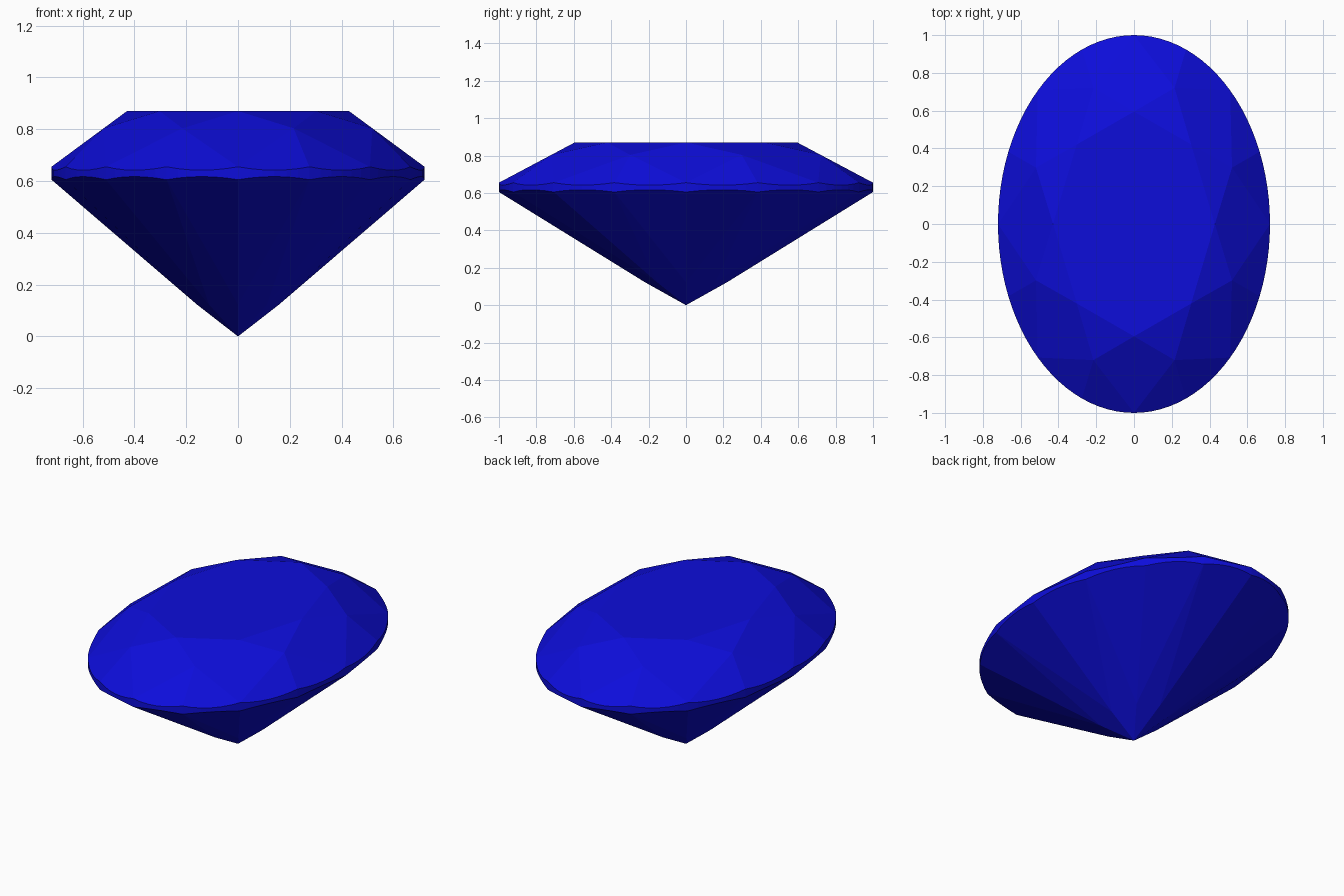
import bpy, bmesh
from math import sin, cos, pi

if "Cube" in bpy.data.objects:
    bpy.data.objects.remove(bpy.data.objects["Cube"])

WIDTH = 0.72                     # oval: x squeezed relative to y
TABLE_R, TABLE_Z = 0.595, 0.87
TOP_Z, LOW_Z = 0.655, 0.605      # girdle edges at the facet corners
STAR_R, LOWER_R = 0.78, 0.22     # tips of star facets and lower-half facets
SEG = 6                          # girdle segments per half facet
N = 16 * SEG
STEP = pi / 8

star_z = TOP_Z + (1 - STAR_R * cos(STEP)) * (TABLE_Z - TOP_Z) / (1 - TABLE_R)
lower_z = LOW_Z * LOWER_R * cos(STEP)

bm = bmesh.new()


def point(r, angle, z):
    return bm.verts.new((WIDTH * r * sin(angle), -r * cos(angle), z))


def girdle_ring(z0, tip_r, tip_z):
    """Scalloped edge where the flat half facets meet the oval wall."""
    c = cos(STEP / 2)
    slope = (tip_z - z0) / (c * (tip_r - 1))
    ring = []
    for i in range(N):
        off = (i % SEG) / SEG * STEP - STEP / 2
        ring.append(point(1, i * STEP / SEG, z0 + (cos(off) - c) * slope))
    return ring


table = [point(TABLE_R, 2 * k * STEP, TABLE_Z) for k in range(8)]
star = [point(STAR_R, (2 * k + 1) * STEP, star_z) for k in range(8)]
upper = girdle_ring(TOP_Z, STAR_R, star_z)
lower = girdle_ring(LOW_Z, LOWER_R, lower_z)
tips = [point(LOWER_R, 2 * k * STEP, lower_z) for k in range(8)]
culet = bm.verts.new((0, 0, 0))


def arc(ring, half):
    return [ring[(half * SEG + i) % N] for i in range(SEG + 1)]


face = bm.faces.new
face(table)
for k in range(8):
    n = (k + 1) % 8
    # crown: star, main kite, two upper halves
    face((table[k], star[k], table[n]))
    face((table[k], star[k - 1], upper[2 * k * SEG], star[k]))
    face([star[k]] + arc(upper, 2 * k))
    face([star[k]] + arc(upper, 2 * k + 1))
    # pavilion: main kite, two lower halves
    face((culet, tips[k], lower[(2 * k + 1) * SEG], tips[n]))
    face([tips[k]] + arc(lower, 2 * k))
    face([tips[k]] + arc(lower, 2 * k - 1))
# girdle wall
for i in range(N):
    j = (i + 1) % N
    face((lower[i], lower[j], upper[j], upper[i]))

bmesh.ops.recalc_face_normals(bm, faces=bm.faces)
mesh = bpy.data.meshes.new("oval_gem")
bm.to_mesh(mesh)
bm.free()

mat = bpy.data.materials.new("blue_gem")
mat.diffuse_color = (0.004, 0.004, 0.7, 1)
mat.use_nodes = True
mat.node_tree.nodes["Principled BSDF"].inputs["Base Color"].default_value = mat.diffuse_color
mesh.materials.append(mat)
gem = bpy.data.objects.new("oval_gem", mesh)
bpy.context.collection.objects.link(gem)
